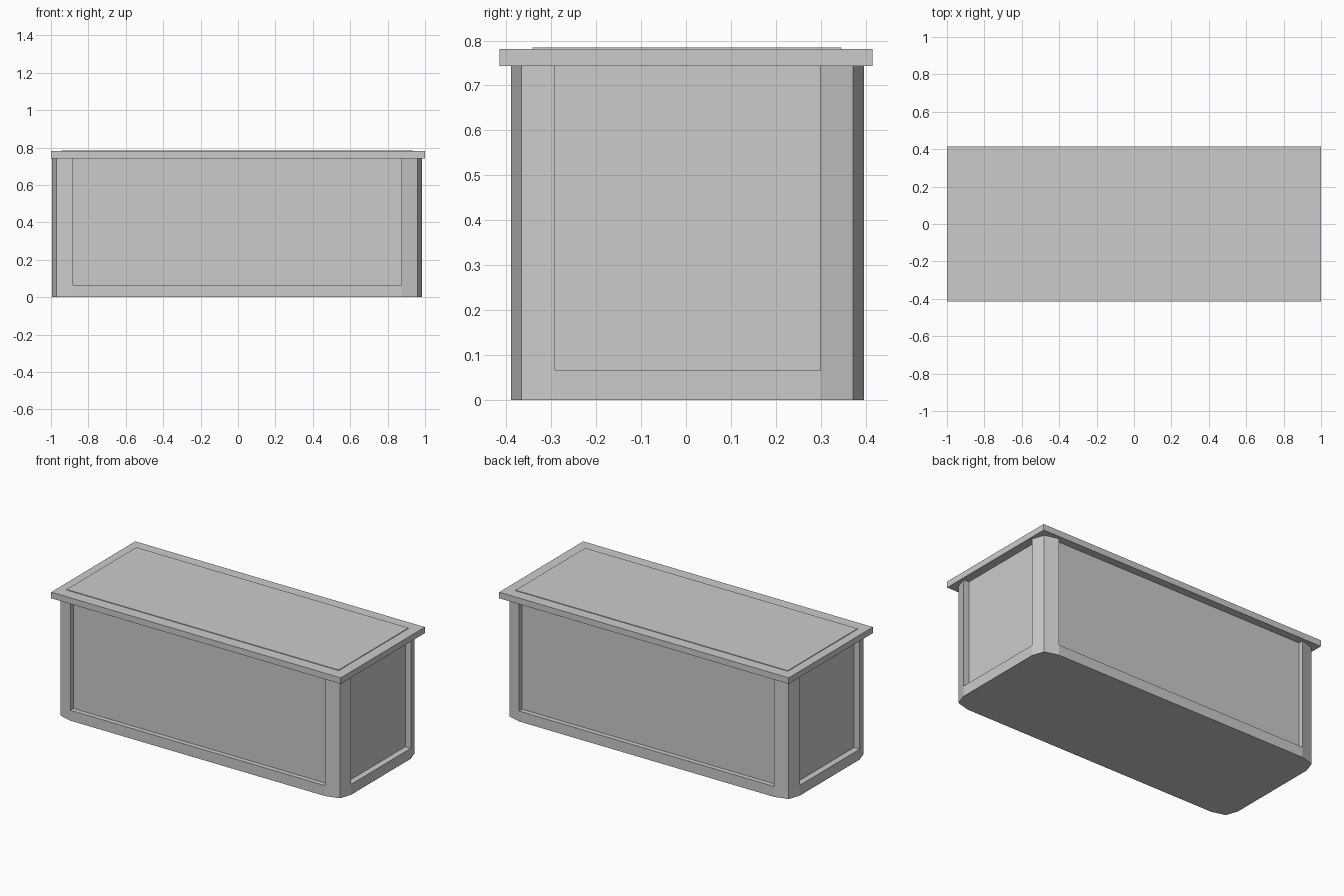
import bpy, bmesh

if "Cube" in bpy.data.objects:
    bpy.data.objects.remove(bpy.data.objects["Cube"])

CX, CY = -0.005, 0.003      # body centre, slightly off the lid centre
HX, HY = 0.99, 0.393        # body half sizes
RX, RY = 0.11, 0.098        # corner rounding
DX, DY = 0.038, 0.03        # panel recess depths
BASE, BODY_TOP, LID_TOP = 0.065, 0.743, 0.781


def prism(name, outline, z0, z1, bottom=True):
    bm = bmesh.new()
    low = [bm.verts.new((x, y, z0)) for x, y in outline]
    high = [bm.verts.new((x, y, z1)) for x, y in outline]
    n = len(outline)
    for i in range(n):
        j = (i + 1) % n
        bm.faces.new((low[i], low[j], high[j], high[i]))
    bm.faces.new(high)
    if bottom:
        bm.faces.new(low[::-1])
    mesh = bpy.data.meshes.new(name)
    bm.to_mesh(mesh)
    bm.free()
    obj = bpy.data.objects.new(name, mesh)
    bpy.context.collection.objects.link(obj)
    return obj


def mirrored(corner):
    """Repeat one corner profile round all four quadrants, anticlockwise."""
    pts = []
    for sx, sy in ((1, 1), (-1, 1), (-1, -1), (1, -1)):
        run = corner if sx * sy > 0 else corner[::-1]
        pts += [(CX + sx * x, CY + sy * y) for x, y in run]
    return pts


def rectangle(x0, x1, y0, y1):
    return [(x0, y0), (x1, y0), (x1, y1), (x0, y1)]


# Two-facet rounded corner, then the same with recessed panels between posts
corner = [(HX, HY - RY), (HX - 0.025, HY - 0.024), (HX - RX, HY)]
post = [(HX - DX, HY - RY)] + corner + [(HX - RX, HY - DY)]

prism("base_plinth", mirrored(corner), 0, BASE)
prism("panelled_body", mirrored(post), BASE, BODY_TOP, bottom=False)

# Overhanging lid with a thin raised plate
prism("lid", rectangle(-1, 1, -0.415, 0.415), BODY_TOP, LID_TOP)
prism("lid_plate", rectangle(-0.945, 0.935, -0.342, 0.346), LID_TOP, LID_TOP + 0.004,
      bottom=False)
